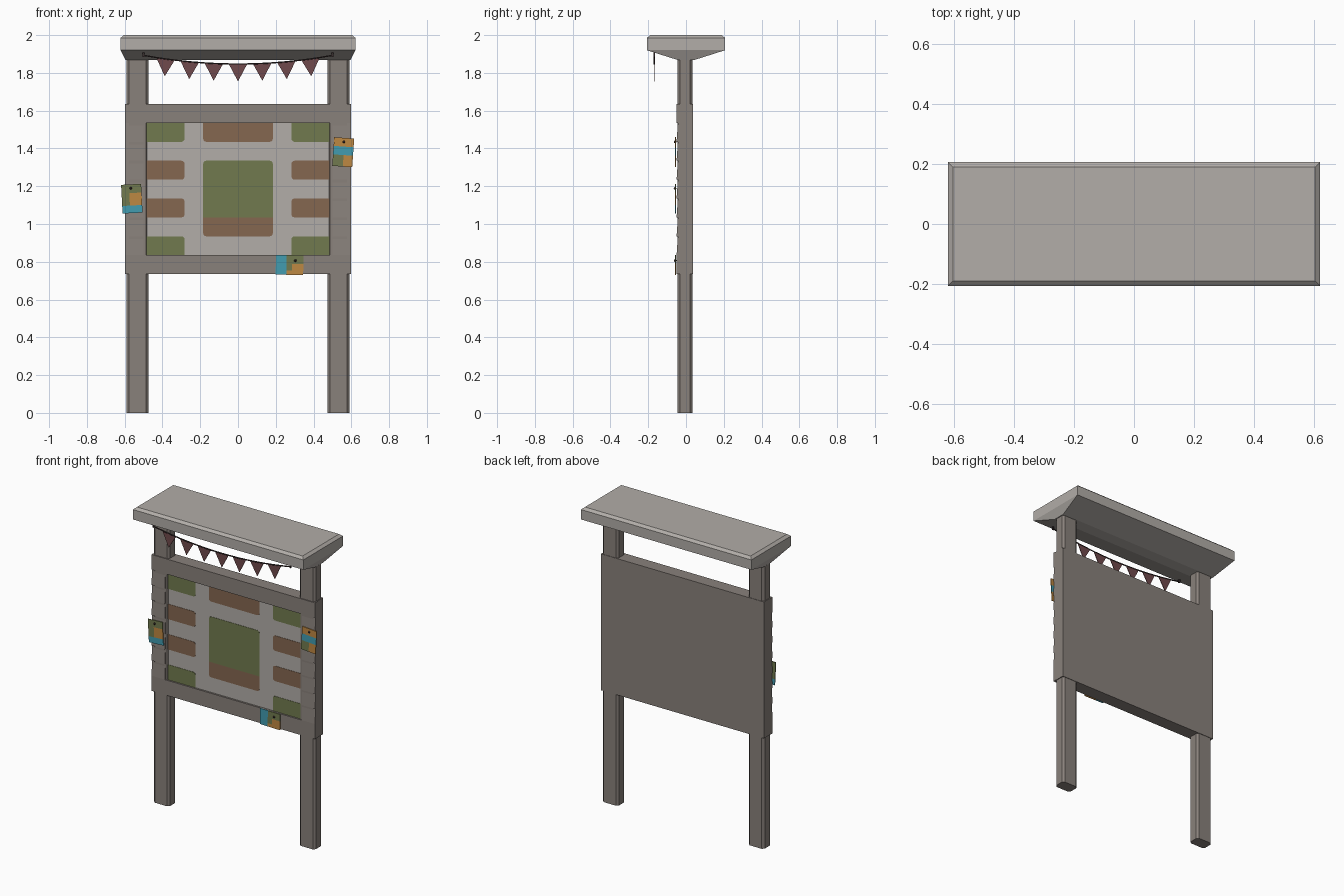
import bpy, bmesh, math
from mathutils import Matrix, Vector

cube = bpy.data.objects.get("Cube")
if cube:
    bpy.data.objects.remove(cube, do_unlink=True)


def material(name, r, g, b):
    # colours given as 0-255 screen values, stored linear
    lin = [((c / 255 + 0.055) / 1.055) ** 2.4 for c in (r, g, b)] + [1]
    m = bpy.data.materials.new(name)
    m.use_nodes = True
    m.diffuse_color = lin
    m.node_tree.nodes["Principled BSDF"].inputs["Base Color"].default_value = lin
    return m


WOOD = material("weathered wood", 137, 129, 123)
PALE = material("pale grey", 178, 173, 168)
GREEN = material("olive green", 113, 122, 78)
BROWN = material("earth brown", 133, 103, 80)
ORANGE = material("orange paper", 190, 136, 66)
TEAL = material("teal paper", 66, 156, 176)
MAROON = material("maroon cloth", 112, 74, 76)
DARK = material("dark cord", 58, 46, 46)


def finish(name, bm, mat):
    bmesh.ops.recalc_face_normals(bm, faces=bm.faces)
    me = bpy.data.meshes.new(name)
    bm.to_mesh(me)
    bm.free()
    me.materials.append(mat)
    ob = bpy.data.objects.new(name, me)
    bpy.context.collection.objects.link(ob)
    return ob


def box(name, xs, ys, zs, mat):
    bm = bmesh.new()
    bmesh.ops.create_cube(bm, size=1)
    for v in bm.verts:
        v.co = [(a + b) / 2 + (b - a) * c for c, (a, b) in zip(v.co, (xs, ys, zs))]
    return finish(name, bm, mat)


def prism(name, outline, y0, y1, mat):
    # extrude an x-z outline from y0 back to y1
    bm = bmesh.new()
    face = bm.faces.new([bm.verts.new((x, y0, z)) for x, z in outline])
    new = bmesh.ops.extrude_face_region(bm, geom=[face])["geom"]
    for v in new:
        if isinstance(v, bmesh.types.BMVert):
            v.co.y = y1
    return finish(name, bm, mat)


def rounded(xs, zs, corners, r=0.016):
    # rectangle outline with the named corners rounded
    pts = []
    for key, sx, sz, start in (("tr", 1, 1, 0), ("tl", 0, 1, 90), ("bl", 0, 0, 180), ("br", 1, 0, 270)):
        x, z = xs[sx], zs[sz]
        if key in corners:
            cx, cz = x + (r if sx == 0 else -r), z + (r if sz == 0 else -r)
            for i in range(4):
                a = math.radians(start + 30 * i)
                pts.append((cx + r * math.cos(a), cz + r * math.sin(a)))
        else:
            pts.append((x, z))
    return pts


# Posts with chamfered long edges
for side, s in (("left", 1), ("right", -1)):
    post = box(side + "_post", sorted((s * 0.475, s * 0.59)), (-0.044, 0.034), (0, 1.88), WOOD)
    bm = bmesh.new()
    bm.from_mesh(post.data)
    upright = [e for e in bm.edges if abs(e.verts[0].co.z - e.verts[1].co.z) > 1]
    bmesh.ops.bevel(bm, geom=upright, offset=0.013, segments=1, affect="EDGES")
    bm.to_mesh(post.data)
    bm.free()

# Backing panel and frame boards
box("back_panel", (-0.595, 0.595), (-0.034, 0.037), (0.735, 1.635), WOOD)
box("top_board", (-0.597, 0.597), (-0.05, -0.03), (1.535, 1.635), WOOD)
box("bottom_board", (-0.597, 0.597), (-0.05, -0.03), (0.735, 0.835), WOOD)

# Short side boards, each leaning outward at its lower edge
for side, s in (("left", 1), ("right", -1)):
    for i in range(7):
        z = 0.835 + 0.1 * i
        board = box(f"{side}_board_{i + 1}", sorted((s * 0.5, s * 0.597)), (-0.05, -0.03), (z, z + 0.1), WOOD)
        for v in board.data.vertices:
            if v.co.y < -0.04 and v.co.z > z + 0.05:
                v.co.y = -0.043

# Map sheet with coloured plots
prism("map_sheet", rounded((-0.5, 0.5), (0.835, 1.535), ()), -0.038, -0.033, PALE)


def plot(name, xs, zs, corners, mat):
    prism(name, rounded(xs, zs, corners), -0.040, -0.037, mat)


for s in (1, -1):
    side = "left" if s > 0 else "right"
    xs = sorted((s * 0.283, s * 0.5))
    inner = "l" if s > 0 else "r"
    plot(side + "_top_plot", xs, (1.435, 1.535), ("b" + inner,), GREEN)
    plot(side + "_bottom_plot", xs, (0.835, 0.935), ("t" + inner,), GREEN)
    for label, z in (("upper", 1.235), ("lower", 1.035)):
        plot(f"{side}_{label}_plot", xs, (z, z + 0.1), ("t" + inner, "b" + inner), BROWN)
mid = (-0.184, 0.184)
plot("top_middle_plot", mid, (1.435, 1.535), ("bl", "br"), BROWN)
plot("centre_plot", mid, (1.035, 1.335), ("tl", "tr"), GREEN)
plot("bottom_middle_plot", mid, (0.935, 1.035), ("bl", "br"), BROWN)

# Pinned notes, each a set of coloured paper patches (x, z ranges in the note's own frame)
full = (-0.053, 0.053)
notes = {
    "left_note": ((0.557, 1.38), -4, (0, 0.055), (
        (full, (0.03, 0.076), ORANGE), (full, (-0.015, 0.03), TEAL),
        ((-0.053, 0.003), (-0.076, -0.015), GREEN), ((0.003, 0.053), (-0.076, -0.015), ORANGE))),
    "right_note": ((-0.562, 1.134), 3, (-0.003, 0.055), (
        (full, (0.03, 0.076), GREEN), ((-0.053, -0.012), (-0.036, 0.03), GREEN),
        ((-0.012, 0.053), (-0.036, 0.03), ORANGE), (full, (-0.076, -0.036), TEAL))),
    "bottom_note": ((0.273, 0.783), -1, (0.03, 0.024), (
        ((-0.073, -0.016), (-0.052, 0.052), TEAL), ((-0.016, 0.073), (0.006, 0.052), GREEN),
        ((-0.016, 0.014), (-0.03, 0.006), GREEN), ((0.014, 0.073), (-0.03, 0.006), ORANGE),
        ((-0.016, 0.073), (-0.052, -0.03), ORANGE))),
}
for name, ((cx, cz), angle, (px, pz), patches) in notes.items():
    turn = Matrix.Translation((cx, 0, cz)) @ Matrix.Rotation(math.radians(-angle), 4, "Y")
    for i, (xs, zs, mat) in enumerate(patches):
        box(f"{name}_patch_{i + 1}", xs, (-0.057, -0.052), zs, mat).data.transform(turn)
    bm = bmesh.new()
    bmesh.ops.create_uvsphere(bm, u_segments=8, v_segments=6, radius=0.007)
    bmesh.ops.translate(bm, verts=bm.verts, vec=(px, -0.058, pz))
    finish(name + "_pin", bm, DARK).data.transform(turn)

# Roof: lofted rectangular rings from the narrow underside to the bevelled top
bm = bmesh.new()
rings = []
for x, y, z in ((0.595, 0.04, 1.867), (0.622, 0.207, 1.92), (0.622, 0.207, 1.985), (0.605, 0.19, 2.0)):
    rings.append([bm.verts.new((x * a, y * b, z)) for a, b in ((-1, -1), (1, -1), (1, 1), (-1, 1))])
for low, high in zip(rings, rings[1:]):
    for i in range(4):
        j = (i + 1) % 4
        bm.faces.new((low[i], low[j], high[j], high[i]))
bm.faces.new(rings[0])
bm.faces.new(rings[-1])
finish("roof", bm, PALE)

# Bunting: sagging cord with end knots and seven pennants
BUNT_Y = -0.168


def sag(x):
    return 1.847 + 0.046 * (x / 0.5) ** 2


curve = bpy.data.curves.new("bunting_cord", "CURVE")
curve.dimensions = "3D"
curve.bevel_depth = 0.004
curve.bevel_resolution = 1
line = curve.splines.new("POLY")
line.points.add(16)
for i, p in enumerate(line.points):
    x = -0.5 + i / 16
    p.co = (x, BUNT_Y, sag(x), 1)
curve.materials.append(DARK)
bpy.context.collection.objects.link(bpy.data.objects.new("bunting_cord", curve))
for side, s in (("left", 1), ("right", -1)):
    box(side + "_cord_knot", sorted((s * 0.495, s * 0.505)), (BUNT_Y - 0.004, BUNT_Y + 0.004), (1.885, 1.912), DARK)
for i in range(7):
    x = (i - 3) * 0.128
    tri = [(x - 0.049, sag(x - 0.049)), (x + 0.049, sag(x + 0.049)), (x * 1.01, sag(x) - 0.092)]
    prism(f"pennant_{i + 1}", tri, BUNT_Y - 0.002, BUNT_Y + 0.002, MAROON)
